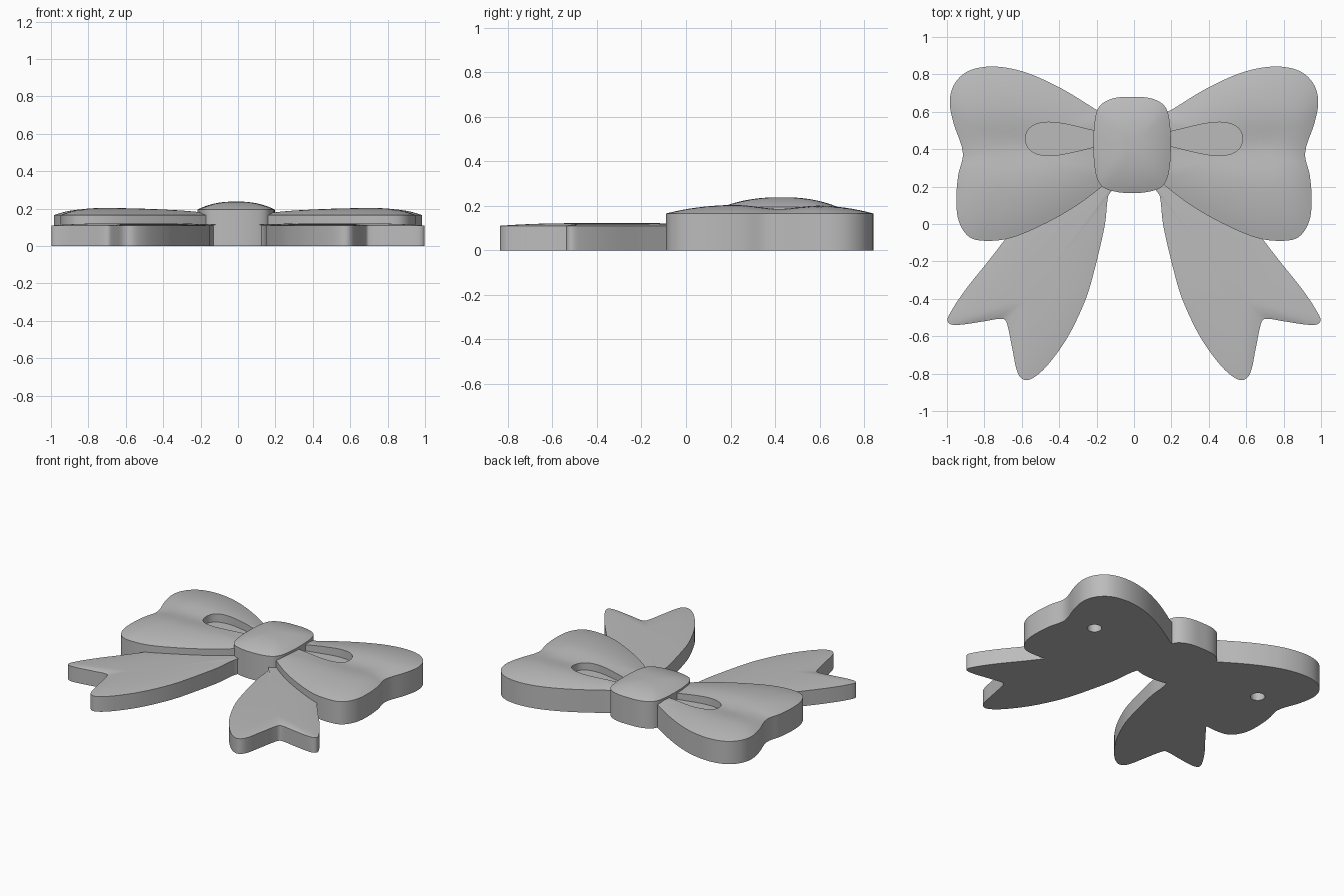
import bpy
import bmesh
import math
from mathutils import Vector
from mathutils.geometry import interpolate_bezier

cube = bpy.data.objects.get("Cube")
if cube:
    bpy.data.objects.remove(cube, do_unlink=True)

GREY = (0.5, 0.5, 0.5, 1.0)
mat = bpy.data.materials.new("plain grey")
mat.use_nodes = True
mat.diffuse_color = GREY
mat.node_tree.nodes["Principled BSDF"].inputs["Base Color"].default_value = GREY

KNOT_Y = 0.43


def smooth_loop(points, steps=5):
    """Closed smooth curve through the points."""
    pts = [Vector((x, y, 0)) for x, y in points]
    n = len(pts)
    out = []
    for i in range(n):
        a, b, c, d = (pts[(i + k) % n] for k in (-1, 0, 1, 2))
        reach = (c - b).length / 3
        t1 = (c - a).normalized() * reach
        t2 = (d - b).normalized() * reach
        out += interpolate_bezier(b, b + t1, c - t2, c, steps + 1)[:-1]
    return out


def slab(name, points, center, rim, dome, side=1, low=0.0, rings=14, power=3, shape=None):
    """Upright wall from an outline, closed by a domed top."""
    outline = smooth_loop(points)
    c = Vector((center[0], center[1], 0))
    bm = bmesh.new()

    def ring(scale, z=None):
        verts = []
        for p in outline:
            q = c + (p - c) * scale
            h = z
            if h is None:
                h = rim + dome * (1 - scale ** power)
                if shape:
                    h += shape(q.x, q.y) * (1 - scale ** 2)
            verts.append(bm.verts.new((q.x * side, q.y, h)))
        return verts

    rows = [ring(1, low)]
    rows += [ring(1 - i / rings) for i in range(rings)]
    n = len(outline)
    for a, b in zip(rows, rows[1:]):
        for i in range(n):
            j = (i + 1) % n
            bm.faces.new((a[i], a[j], b[j], b[i]))
    bm.faces.new(rows[0])
    bm.faces.new(rows[-1])
    bmesh.ops.recalc_face_normals(bm, faces=bm.faces)
    mesh = bpy.data.meshes.new(name)
    bm.to_mesh(mesh)
    bm.free()
    mesh.materials.append(mat)
    obj = bpy.data.objects.new(name, mesh)
    bpy.context.collection.objects.link(obj)
    return obj


def select(obj):
    bpy.ops.object.select_all(action="DESELECT")
    obj.select_set(True)
    bpy.context.view_layer.objects.active = obj


def carve(obj, cutter):
    cutter.hide_render = True
    mod = obj.modifiers.new("cut", "BOOLEAN")
    mod.operation = "DIFFERENCE"
    mod.solver = "EXACT"
    mod.object = cutter
    select(obj)
    bpy.ops.object.modifier_apply(modifier=mod.name)
    bpy.data.objects.remove(cutter, do_unlink=True)


def finish(obj):
    select(obj)
    bpy.ops.object.shade_smooth_by_angle(angle=math.radians(30))


def fold(x, y):
    """Shallow valley running outward from the knot between two puffs."""
    return -0.022 * math.exp(-((y - 0.42) / 0.13) ** 2)


LOOP = [(.1, .55), (.2, .61), (.38, .72), (.55, .80), (.68, .835), (.8, .84),
        (.9, .81), (.965, .74), (.985, .65), (.965, .54), (.915, .38),
        (.94, .26), (.95, .12), (.935, .01), (.88, -.07), (.79, -.09),
        (.66, -.075), (.5, -.01), (.32, .09), (.16, .21), (.1, .28)]
TAIL = [(.05, .3), (.13, .18), (.155, 0), (.2, -.2), (.25, -.38), (.31, -.52),
        (.37, -.63), (.45, -.74), (.52, -.81), (.58, -.835), (.62, -.80),
        (.65, -.67), (.68, -.53), (.70, -.507), (.8, -.52), (.95, -.54),
        (.995, -.525), (.985, -.48), (.9, -.35), (.78, -.2), (.68, -.07),
        (.55, .1), (.3, .3)]
RECESS = [(.1, .44), (.1, .47), (.2, .495), (.4, .54), (.5, .54), (.56, .51),
          (.58, .455), (.56, .40), (.5, .37), (.4, .37), (.2, .415)]
KNOT = [(0, .68), (.1, .672), (.17, .635), (.197, .57), (.207, KNOT_Y),
        (.197, .28), (.165, .205), (.1, .175), (0, .165)]

for label, side in (("left", 1), ("right", -1)):
    # Ribbon tail with a notched end
    finish(slab(label + "_tail", TAIL, (.55, -.38), .11, .012, side))

    # Puffed loop with a teardrop opening and a mounting hole underneath
    loop = slab(label + "_loop", LOOP, (.66, .39), .165, .042, side, shape=fold)
    carve(loop, slab("opening_cutter", RECESS, (.4, .455), .4, 0, side, low=.135, rings=1))
    bpy.ops.mesh.primitive_cylinder_add(vertices=32, radius=.048, depth=.16,
                                        location=(.7 * side, KNOT_Y, 0))
    carve(loop, bpy.context.object)
    finish(loop)

# Pillow-shaped knot in the middle
outline = KNOT + [(-x, y) for x, y in KNOT[-2:0:-1]]
outline = [(x - .01, y) for x, y in outline]
finish(slab("knot", outline, (-.01, KNOT_Y), .195, .043, power=2.4))
